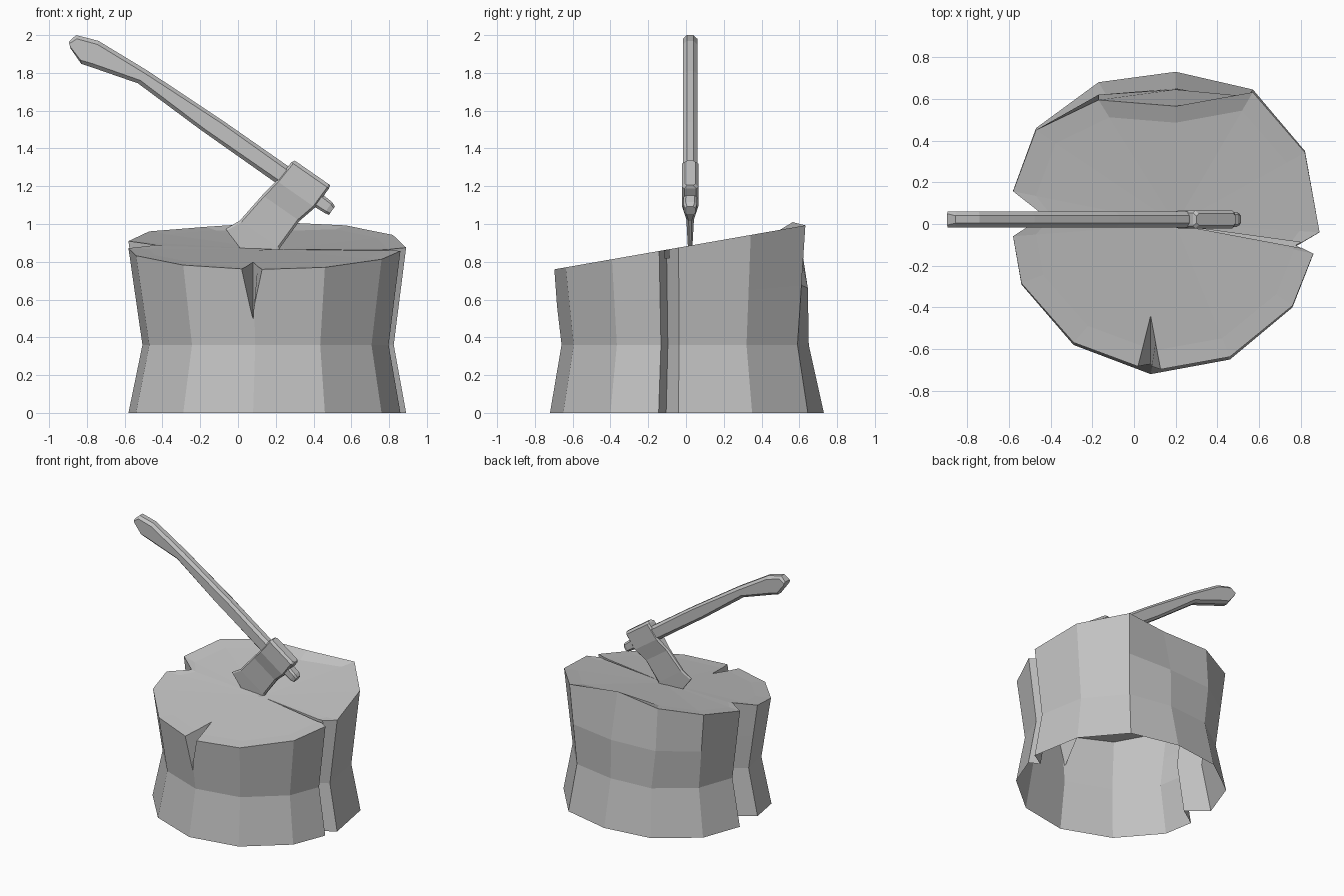
import bpy, bmesh
from mathutils import Vector

cube = bpy.data.objects.get("Cube")
if cube:
    bpy.data.objects.remove(cube, do_unlink=True)

grey = bpy.data.materials.new("plain_grey")
grey.use_nodes = True
COLOR = (0.54, 0.54, 0.54, 1)
grey.diffuse_color = COLOR
grey.node_tree.nodes["Principled BSDF"].inputs["Base Color"].default_value = COLOR


def loft(name, rings):
    """Skin a list of equal-length point rings and cap both ends."""
    bm = bmesh.new()
    loops = [[bm.verts.new(p) for p in ring] for ring in rings]
    n = len(loops[0])
    for a, b in zip(loops, loops[1:]):
        for i in range(n):
            j = (i + 1) % n
            bm.faces.new((a[i], a[j], b[j], b[i]))
    bm.faces.new(loops[0][::-1])
    bm.faces.new(loops[-1])
    bmesh.ops.triangulate(bm, faces=[f for f in bm.faces if len(f.verts) > 4])
    bmesh.ops.recalc_face_normals(bm, faces=bm.faces)
    mesh = bpy.data.meshes.new(name)
    bm.to_mesh(mesh)
    bm.free()
    mesh.materials.append(grey)
    obj = bpy.data.objects.new(name, mesh)
    bpy.context.collection.objects.link(obj)
    return obj


# Stump: irregular outline with a split on either side
outline = [(0.89, -0.04), (0.82, 0.35), (0.57, 0.645), (0.2, 0.73), (-0.17, 0.68),
           (-0.47, 0.46), (-0.58, 0.16), (-0.43, 0.04), (-0.58, -0.06), (-0.54, -0.29),
           (-0.29, -0.58), (0.08, -0.72), (0.46, -0.65), (0.76, -0.4), (0.86, -0.145),
           (0.78, -0.105)]
BACK, BACK_RIGHT, SPLITS = 3, 4, (7, 15)
CENTRE = Vector((0.2, 0))


def scaled(sx, sy):
    return [CENTRE + Vector(((x - CENTRE.x) * sx, y * sy)) for x, y in outline]


def top_z(y):
    return 0.882 + 0.175 * y


bottom = [(p.x, p.y, 0) for p in scaled(1, 1)]
waist = [Vector((p.x, p.y, 0.36)) for p in scaled(0.905, 0.915)]
waist[BACK].y = 0.65
rim = [Vector((p.x, p.y, top_z(p.y))) for p in scaled(1, 0.98)]
rim[BACK] = Vector((0.2, 0.565, 1.01))
rim[BACK_RIGHT] = Vector((-0.17, 0.595, 0.985))
shoulder = [a.lerp(b, 0.5) for a, b in zip(waist, rim)]
shoulder[BACK] = Vector((0.2, 0.645, 0.66))
shoulder[BACK_RIGHT] = Vector((-0.17, 0.62, 0.66))

# Top surface: a slightly raised border, then a shallow dip to the middle
inner = []
for i, p in enumerate(rim):
    q = p.xy.lerp(CENTRE, 0.06 if i in SPLITS else 0.14)
    inner.append((q.x, q.y, top_z(q.y) - 0.005))
core = [(p.x, p.y, 0.866) for p in scaled(0.03, 0.03)]
stump = loft("stump", [bottom, waist, shoulder, rim, inner, core])


def cut(target, name, rings):
    cutter = loft(name, rings)
    cutter.hide_render = True
    mod = target.modifiers.new(name, "BOOLEAN")
    mod.operation = "DIFFERENCE"
    mod.solver = "EXACT"
    mod.object = cutter
    bpy.context.view_layer.objects.active = target
    bpy.ops.object.modifier_apply(modifier=name)
    bpy.data.objects.remove(cutter, do_unlink=True)


# Front chip: narrow wedge that closes towards the bottom
cut(stump, "front_chip", [
    [(0.075, -0.74, 0.5), (0.085, -0.74, 0.5), (0.08, -0.66, 0.5)],
    [(-0.005, -0.74, 0.8), (0.145, -0.74, 0.8), (0.08, -0.43, 0.81)],
    [(-0.005, -0.74, 1.0), (0.145, -0.74, 1.0), (0.08, -0.43, 1.0)]])
# Thin crack across the top from the side split to the blade
cut(stump, "top_crack", [
    [(0.25, -0.012, z), (0.8, -0.115, z), (0.8, -0.088, z)] for z in (0.82, 1.0)])

# The stump is open underneath
bm = bmesh.new()
bm.from_mesh(stump.data)
under = [f for f in bm.faces if all(v.co.z < 0.001 for v in f.verts)]
bmesh.ops.delete(bm, geom=under, context="FACES")
bm.to_mesh(stump.data)
bm.free()

# Axe frame: u runs along the handle, v towards the cutting edge
ORIGIN = Vector((0.345, 0.022, 1.21))
U = Vector((0.82, 0, -0.57))
V = Vector((-0.57, 0, -0.82))
Y = Vector((0, 1, 0))


def chamfered(a, b, half, chamfer):
    """Eight-sided section from point a to point b with the given half width."""
    d = (b - a).normalized() * chamfer
    h, k = Y * half, Y * max(half - chamfer, half * 0.4)
    return [a - k, a + k, a + d + h, b - d + h, b + k, b - k, b - d - h, a + d - h]


# Handle: upper and lower edge of each section
edges = [((-0.896, 1.965), (-0.887, 1.93)), ((-0.857, 2.0), (-0.83, 1.848)),
         ((-0.74, 1.97), (-0.77, 1.828)), ((-0.476, 1.81), (-0.53, 1.745)),
         ((-0.07, 1.54), (-0.2, 1.50)), ((0.26, 1.31), (0.19, 1.225))]
rings = []
for a, b in edges:
    pa, pb = (Vector((p[0], ORIGIN.y, p[1])) for p in (a, b))
    rings.append(chamfered(pa, pb, 0.038, min(0.02, (pb - pa).length * 0.3)))
for u, v0, v1, half in [(0.18, -0.01, 0.06, 0.036), (0.205, 0.0, 0.055, 0.028)]:
    base = ORIGIN + U * u
    rings.append(chamfered(base + V * v0, base + V * v1, half, 0.012))
loft("axe_handle", rings)

# Head: v position, u range and half thickness from poll to cutting edge
head = [(-0.078, -0.108, 0.12, 0.028), (-0.06, -0.118, 0.125, 0.043),
        (0.065, -0.127, 0.122, 0.043), (0.17, -0.145, 0.095, 0.02),
        (0.35, -0.166, 0.091, 0.012), (0.43, -0.203, 0.13, 0.006),
        (0.47, -0.08, 0.08, 0.003)]
rings = []
for v, u0, u1, half in head:
    base = ORIGIN + V * v
    rings.append(chamfered(base + U * u0, base + U * u1, half, 0.012))
loft("axe_head", rings)
